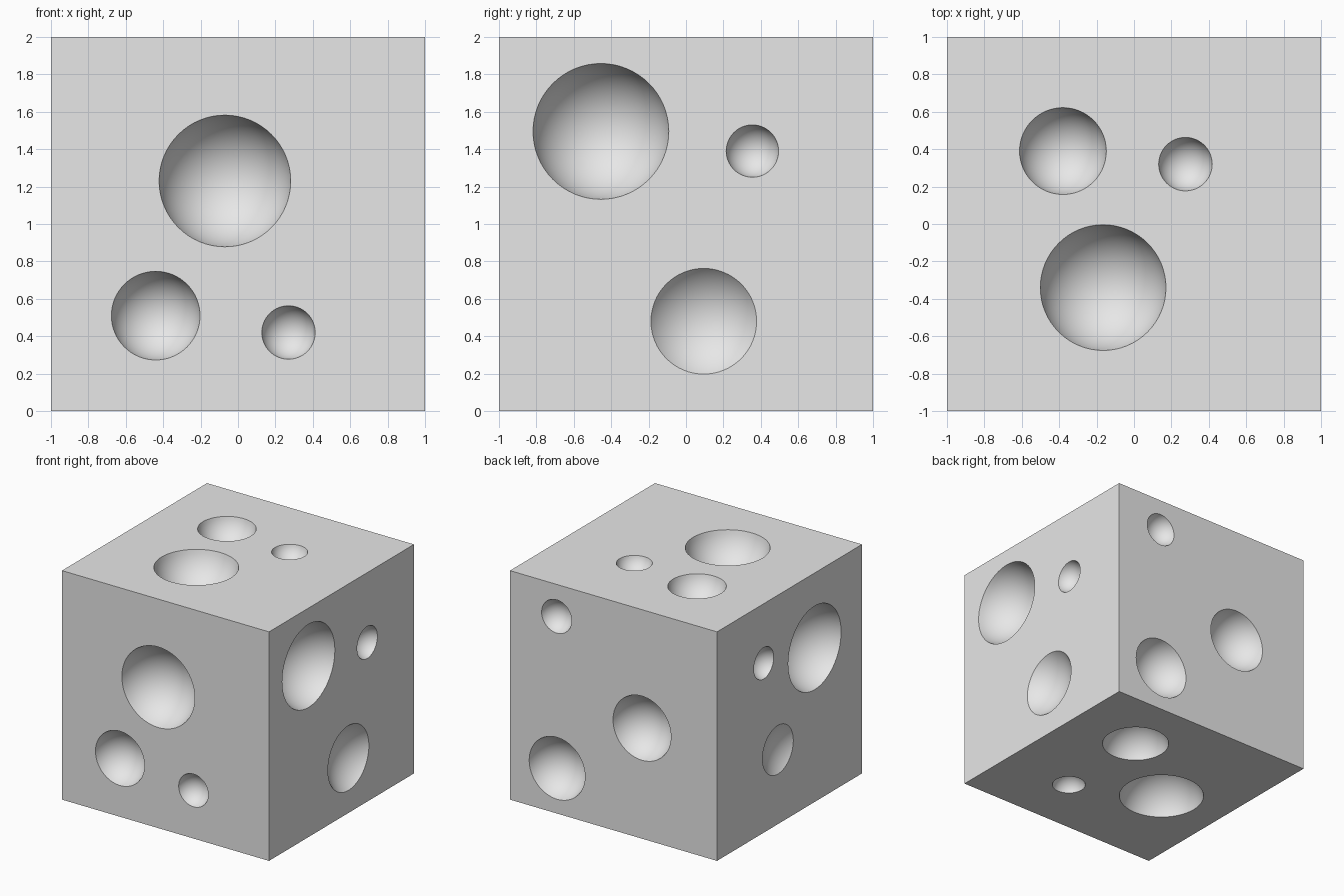
import bpy
import bmesh
import math
from mathutils import Matrix, Vector

cube = bpy.data.objects.get("Cube")
if cube:
    bpy.data.objects.remove(cube, do_unlink=True)

# One plain grey for the whole block
grey = bpy.data.materials.new("light grey")
grey.use_nodes = True
grey.diffuse_color = (0.8, 0.8, 0.8, 1)
grey.node_tree.nodes["Principled BSDF"].inputs["Base Color"].default_value = (0.8, 0.8, 0.8, 1)

HEMISPHERE = 1.02  # sphere radius divided by rim radius
SHALLOW = 1.25
VERY_SHALLOW = 1.7

# Hollows per side: rim centre on the surface, rim radius, roundness
HOLLOWS = {
    (0, -1, 0): [((-0.07, -1, 1.23), 0.352, HEMISPHERE),
                 ((-0.44, -1, 0.51), 0.237, HEMISPHERE),
                 ((0.27, -1, 0.42), 0.143, HEMISPHERE)],
    (1, 0, 0): [((1, -0.455, 1.495), 0.363, HEMISPHERE),
                ((1, 0.355, 1.39), 0.14, HEMISPHERE),
                ((1, 0.095, 0.48), 0.283, SHALLOW)],
    (0, 1, 0): [((0.55, 1, 1.72), 0.145, HEMISPHERE),
                ((-0.275, 1, 0.965), 0.28, HEMISPHERE),
                ((0.545, 1, 0.395), 0.27, HEMISPHERE)],
    (-1, 0, 0): [((-1, 0.355, 1.48), 0.137, HEMISPHERE),
                 ((-1, -0.347, 1.346), 0.365, HEMISPHERE),
                 ((-1, 0.16, 0.65), 0.213, VERY_SHALLOW)],
    (0, 0, 1): [((-0.38, 0.39, 2), 0.232, HEMISPHERE),
                ((0.275, 0.32, 2), 0.143, HEMISPHERE),
                ((-0.165, -0.34, 2), 0.336, HEMISPHERE)],
    (0, 0, -1): [((0.337, 0.422, 0), 0.275, HEMISPHERE),
                 ((0.323, -0.458, 0), 0.137, HEMISPHERE),
                 ((-0.387, -0.106, 0), 0.35, HEMISPHERE)],
}


def mesh_object(name, bm):
    mesh = bpy.data.meshes.new(name)
    bm.to_mesh(mesh)
    bm.free()
    mesh.materials.append(grey)
    obj = bpy.data.objects.new(name, mesh)
    bpy.context.collection.objects.link(obj)
    return obj


# Solid block
bm = bmesh.new()
bmesh.ops.create_cube(bm, size=2, matrix=Matrix.Translation((0, 0, 1)))
block = mesh_object("holed_block", bm)

# Spheres that scoop the hollows, poles along each side's normal
bm = bmesh.new()
for side, hollows in HOLLOWS.items():
    normal = Vector(side)
    turn = normal.to_track_quat("Z", "Y").to_matrix().to_4x4()
    for rim, radius, roundness in hollows:
        ball = radius * roundness
        centre = Vector(rim) + normal * math.sqrt(ball ** 2 - radius ** 2)
        bmesh.ops.create_uvsphere(bm, u_segments=64, v_segments=32, radius=ball,
                                  matrix=Matrix.Translation(centre) @ turn)
scoops = mesh_object("hollow_cutters", bm)
scoops.hide_render = True

# Cut the hollows, then drop the cutters
cut = block.modifiers.new("hollows", "BOOLEAN")
cut.operation = "DIFFERENCE"
cut.solver = "EXACT"
cut.object = scoops
bpy.ops.object.select_all(action="DESELECT")
block.select_set(True)
bpy.context.view_layer.objects.active = block
bpy.ops.object.modifier_apply(modifier=cut.name)
bpy.data.objects.remove(scoops, do_unlink=True)

# Smooth hollows with crisp rims and edges
bpy.ops.object.shade_smooth_by_angle(angle=math.radians(30))
